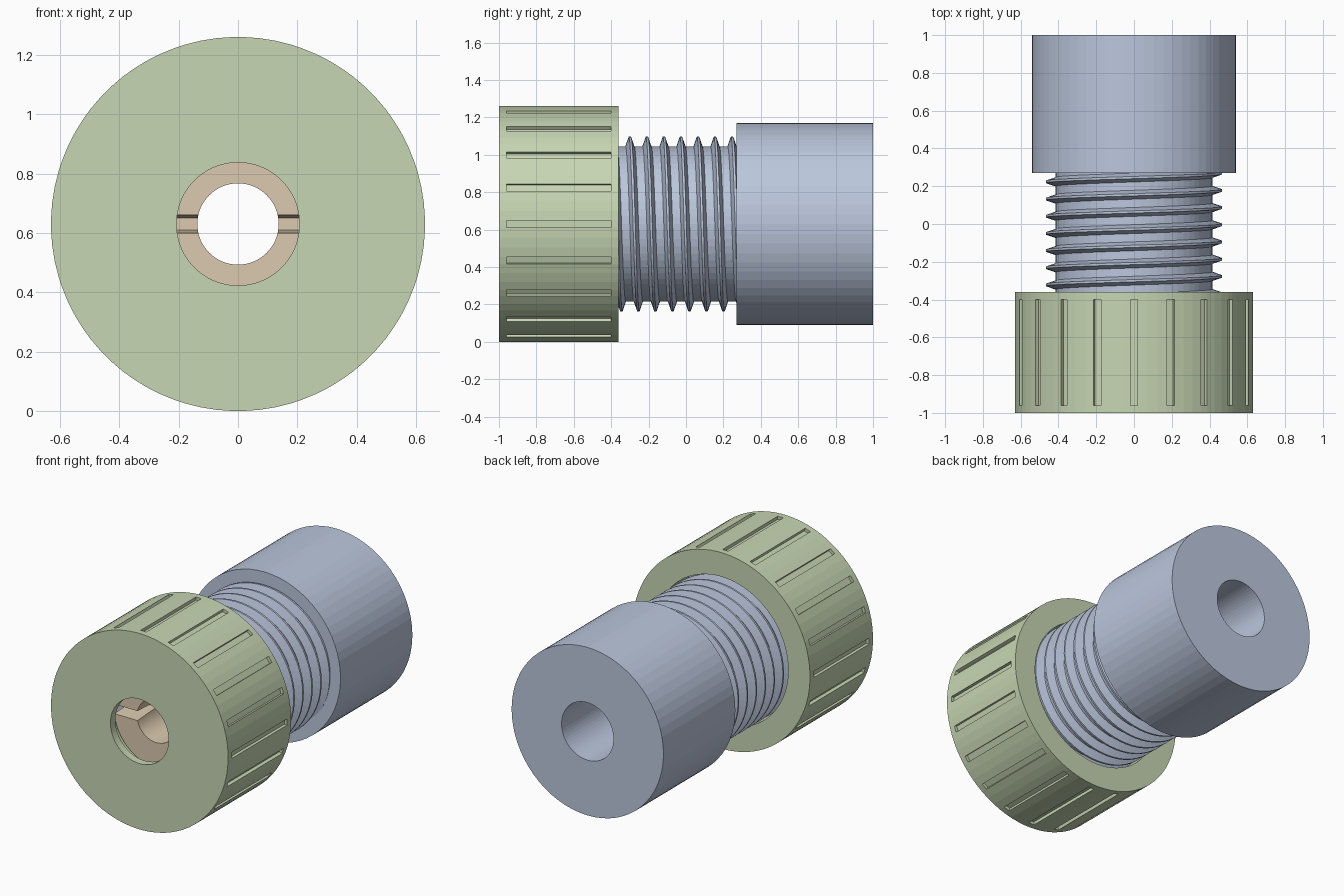
import bpy, bmesh
from math import radians, cos, sin, pi, hypot

if "Cube" in bpy.data.objects:
    bpy.data.objects.remove(bpy.data.objects["Cube"])

AXIS_Z = 0.63


def point(r, a, y):
    return (r * cos(a), y, AXIS_Z + r * sin(a))


def material(name, rgb):
    m = bpy.data.materials.new(name)
    m.diffuse_color = (*rgb, 1)
    m.use_nodes = True
    m.node_tree.nodes["Principled BSDF"].inputs["Base Color"].default_value = m.diffuse_color
    return m


GREEN = material("green", (0.57, 0.67, 0.45))
BLUE = material("blue", (0.50, 0.57, 0.72))
TAN = material("tan", (0.71, 0.59, 0.43))


def finish(name, bm, mat=None):
    bmesh.ops.recalc_face_normals(bm, faces=bm.faces)
    me = bpy.data.meshes.new(name)
    bm.to_mesh(me)
    bm.free()
    ob = bpy.data.objects.new(name, me)
    bpy.context.collection.objects.link(ob)
    if mat:
        me.materials.append(mat)
    return ob


def lathe(profile, angles):
    """Turn a closed (y, radius) profile about the long axis."""
    bm = bmesh.new()
    rings = [[bm.verts.new(point(r, a, y)) for y, r in profile] for a in angles]
    n, k = len(angles), len(profile)
    for i in range(n):
        p, q = rings[i], rings[(i + 1) % n]
        for j in range(k):
            bm.faces.new((p[j], q[j], q[(j + 1) % k], p[(j + 1) % k]))
    bmesh.ops.recalc_face_normals(bm, faces=bm.faces)
    return bm


even = [2 * pi * i / 64 for i in range(64)]

# Clamping nut: hollow, with 20 shallow grip grooves
nut_angles = [radians(18 * g + d) for g in range(20) for d in (-1.8, 1.8, 6.6, 11.4)]
bm = lathe([(-1, 0.207), (-1, 0.63), (-0.96, 0.63), (-0.40, 0.63), (-0.36, 0.63),
            (-0.36, 0.475), (-0.78, 0.475), (-0.78, 0.32), (-0.95, 0.32),
            (-0.95, 0.207)], nut_angles)
grooves = []
for f in bm.faces:
    c = f.calc_center_median()
    width = max(hypot(e.verts[0].co.x - e.verts[1].co.x,
                      e.verts[0].co.z - e.verts[1].co.z) for e in f.edges)
    if abs(c.y + 0.68) < 0.01 and hypot(c.x, c.z - AXIS_Z) > 0.6 and width < 0.045:
        grooves.append(f)
for f in bmesh.ops.extrude_discrete_faces(bm, faces=grooves)["faces"]:
    shift = f.normal.copy()
    if shift.length < 0.5:
        f.normal_update()
        shift = f.normal.copy()
    bmesh.ops.translate(bm, vec=shift * -0.02, verts=f.verts)
finish("clamping_nut", bm, GREEN)

# Body: thick rear head, threaded core and through bore with tapered mouth
finish("body", lathe([(-0.72, 0.31), (-0.72, 0.415), (0.27, 0.415), (0.27, 0.54),
                      (1, 0.54), (1, 0.185), (-0.25, 0.185)], even), BLUE)

# Right-handed helical thread
PITCH, STEPS = 0.091, 64
section = [(-0.027, 0.405), (-0.006, 0.467), (0.006, 0.467), (0.027, 0.405)]
bm = bmesh.new()
rows = []
for i in range(-7 * STEPS, int(3.5 * STEPS) + 1):
    y = -0.027 + PITCH * i / STEPS
    a = pi / 2 - 2 * pi * i / STEPS
    rows.append([bm.verts.new(point(r, a, y + d)) for d, r in section])
for p, q in zip(rows, rows[1:]):
    for j in range(4):
        bm.faces.new((p[j], q[j], q[(j + 1) % 4], p[(j + 1) % 4]))
bm.faces.new(rows[0])
bm.faces.new(rows[-1])
finish("thread", bm, BLUE)

# Tapered collet
collet = finish("collet", lathe([(-0.83, 0.137), (-0.83, 0.30), (-0.72, 0.30),
                                 (-0.28, 0.185), (-0.28, 0.137)], even), TAN)

# Slot across the collet face, narrowing with depth
bm = bmesh.new()
bmesh.ops.create_cube(bm, size=2)
for v in bm.verts:
    back = v.co.y > 0
    v.co = (0.4 * v.co.x, -0.63 if back else -0.84,
            AXIS_Z + v.co.z * (0.02 if back else 0.031))
cutter = finish("slot_cutter", bm)
cutter.hide_render = True
mod = collet.modifiers.new("slot", 'BOOLEAN')
mod.operation = 'DIFFERENCE'
mod.solver = 'EXACT'
mod.object = cutter
bpy.context.view_layer.objects.active = collet
bpy.ops.object.modifier_apply(modifier="slot")
bpy.data.objects.remove(cutter)
